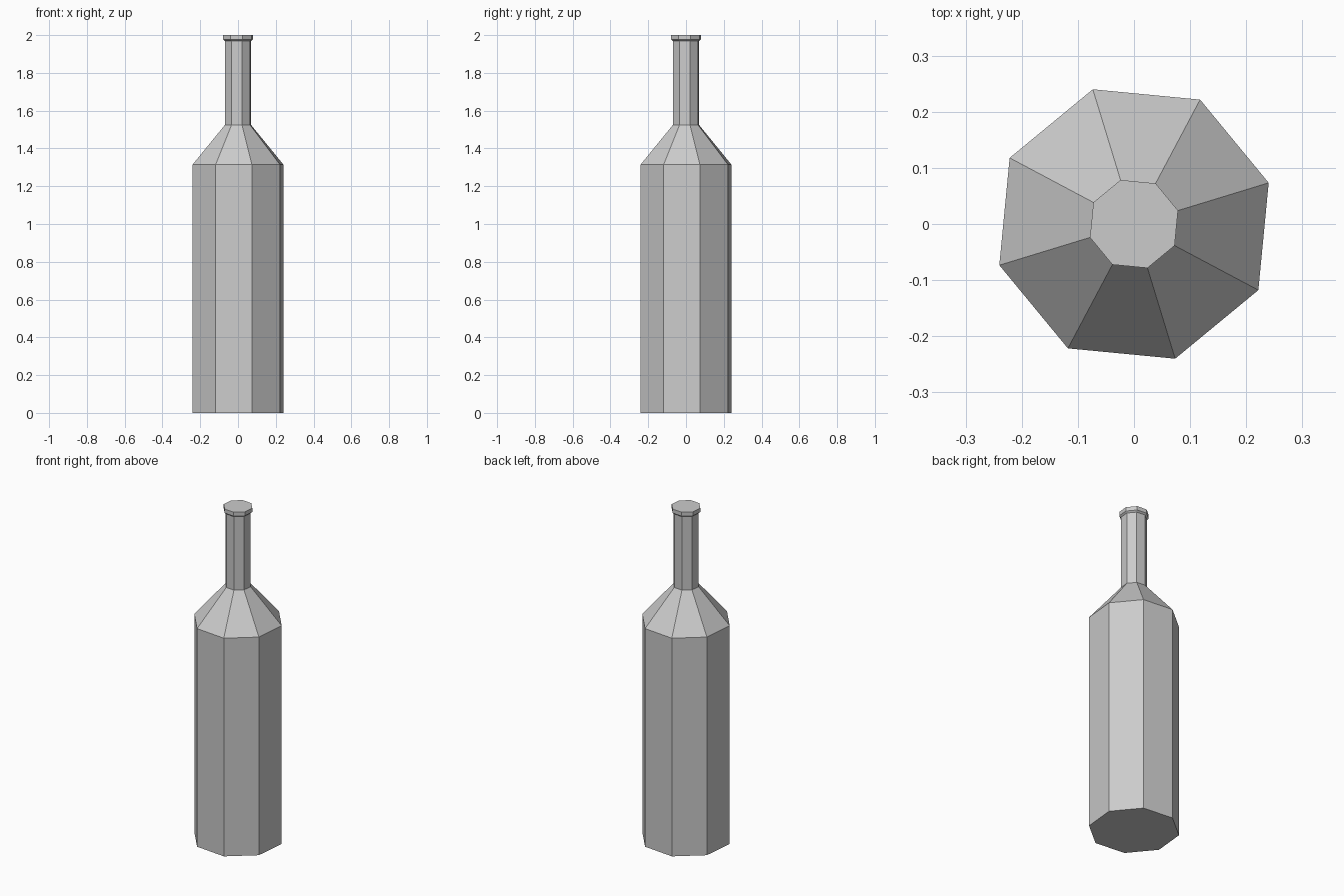
import bpy, bmesh, math

cube = bpy.data.objects.get("Cube")
if cube:
    bpy.data.objects.remove(cube, do_unlink=True)

SIDES = 8
TURN = math.radians(17)

# Single grey material
grey = bpy.data.materials.new("plain grey")
grey.use_nodes = True
colour = (0.6, 0.6, 0.6, 1)
grey.diffuse_color = colour
grey.node_tree.nodes["Principled BSDF"].inputs["Base Color"].default_value = colour


def lathe(name, profile):
    """Flat-faced closed solid from (radius, height) rings, bottom to top."""
    bm = bmesh.new()
    rings = []
    for r, z in profile:
        angles = [TURN + math.tau * i / SIDES for i in range(SIDES)]
        rings.append([bm.verts.new((r * math.cos(a), r * math.sin(a), z)) for a in angles])
    for low, high in zip(rings, rings[1:]):
        for i in range(SIDES):
            j = (i + 1) % SIDES
            bm.faces.new((low[i], low[j], high[j], high[i]))
    bm.faces.new(rings[0][::-1])
    bm.faces.new(rings[-1])
    mesh = bpy.data.meshes.new(name)
    bm.to_mesh(mesh)
    bm.free()
    mesh.materials.append(grey)
    obj = bpy.data.objects.new(name, mesh)
    bpy.context.collection.objects.link(obj)
    return obj


# Body, sloping shoulder, neck and flared rim in one continuous shell
lathe("bottle", [
    (0.251, 0), (0.251, 1.315),        # body
    (0.072, 1.525), (0.072, 1.968),    # shoulder and neck
    (0.082, 1.976), (0.082, 2.0),      # rim
])
